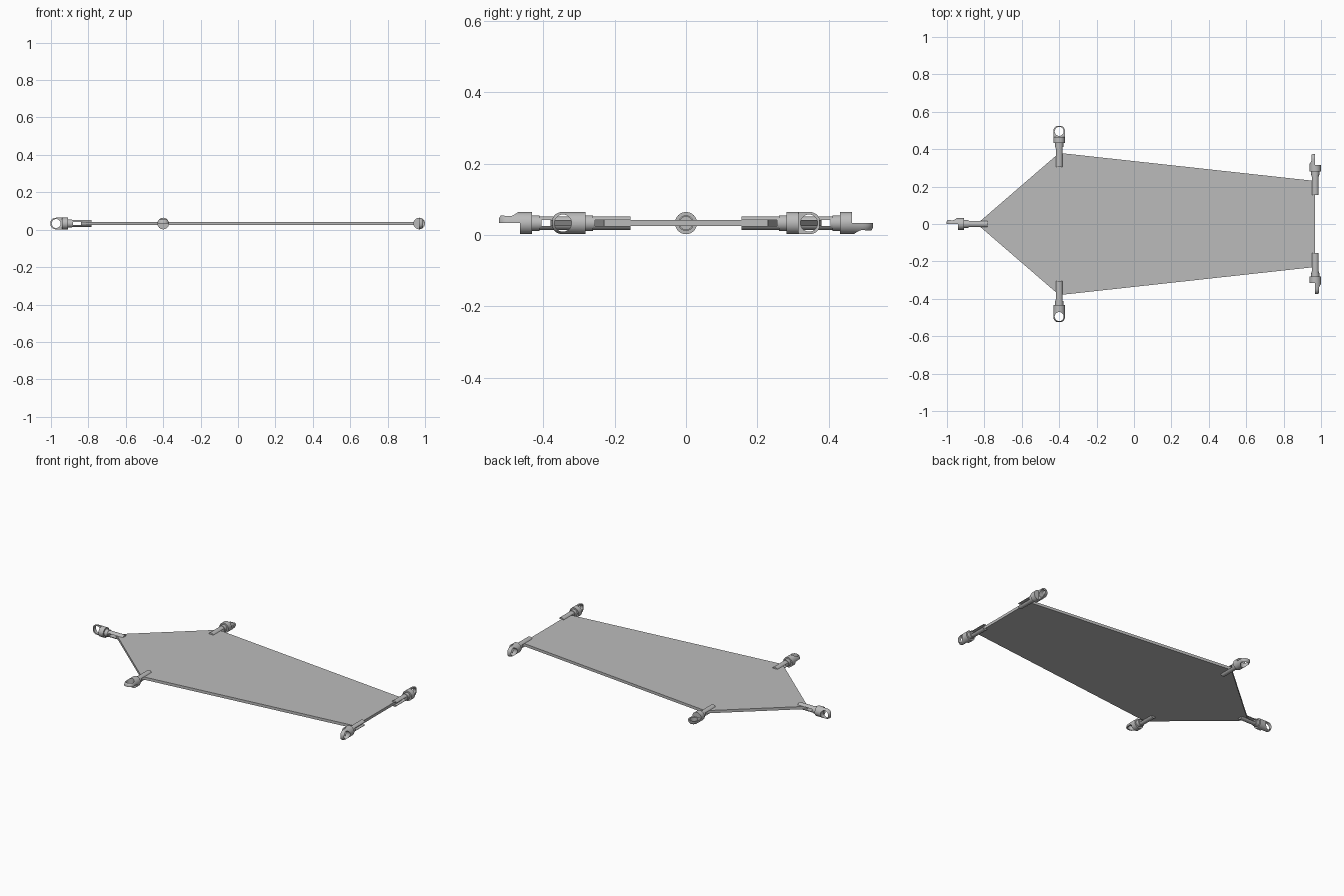
import bpy, bmesh, math
from mathutils import Matrix, Vector

cube = bpy.data.objects.get("Cube")
if cube:
    bpy.data.objects.remove(cube)

MID = 0.033        # height of the common centre plane
HALF = 0.0085      # half the panel thickness

grey = bpy.data.materials.new("plain grey")
grey.diffuse_color = (0.5, 0.5, 0.5, 1)
grey.use_nodes = True
grey.node_tree.nodes["Principled BSDF"].inputs["Base Color"].default_value = (0.5, 0.5, 0.5, 1)


def add_object(name, bm):
    bmesh.ops.recalc_face_normals(bm, faces=bm.faces)
    mesh = bpy.data.meshes.new(name)
    bm.to_mesh(mesh)
    bm.free()
    mesh.materials.append(grey)
    obj = bpy.data.objects.new(name, mesh)
    bpy.context.collection.objects.link(obj)
    return obj


def lathe(name, profile, sides=32):
    """Closed solid turned around the x axis from (x, radius) points."""
    bm = bmesh.new()
    rings = [[bm.verts.new((x, r * math.cos(math.tau * i / sides), r * math.sin(math.tau * i / sides)))
              for i in range(sides)] for x, r in profile]
    for a, b in zip(rings, rings[1:]):
        for i in range(sides):
            j = (i + 1) % sides
            bm.faces.new((a[i], a[j], b[j], b[i]))
    bm.faces.new(rings[0])
    bm.faces.new(rings[-1])
    return add_object(name, bm)


def box(name, low, high):
    low, high = Vector(low), Vector(high)
    bm = bmesh.new()
    bmesh.ops.create_cube(bm, size=1, matrix=Matrix.Translation((low + high) / 2)
                          @ Matrix.Diagonal((*(high - low), 1)))
    return add_object(name, bm)


def cut(obj, cutter):
    """Subtract the cutter, keep the result and discard the cutter."""
    mod = obj.modifiers.new("cut", "BOOLEAN")
    mod.operation, mod.solver, mod.object = "DIFFERENCE", "EXACT", cutter
    bpy.context.view_layer.update()
    result = bpy.data.meshes.new_from_object(obj.evaluated_get(bpy.context.evaluated_depsgraph_get()))
    obj.modifiers.clear()
    obj.data = result
    bpy.data.objects.remove(cutter)


def smooth(obj):
    bpy.ops.object.select_all(action="DESELECT")
    obj.select_set(True)
    bpy.context.view_layer.objects.active = obj
    bpy.ops.object.shade_smooth_by_angle(angle=math.radians(30))


# Five-sided panel
bm = bmesh.new()
outline = [(-0.84, 0), (-0.4, -0.38), (0.968, -0.23), (0.968, 0.23), (-0.4, 0.38)]
face = bm.faces.new([bm.verts.new((x, y, MID - HALF)) for x, y in outline])
top = bmesh.ops.extrude_face_region(bm, geom=[face])["geom"]
bmesh.ops.translate(bm, vec=(0, 0, 2 * HALF), verts=[v for v in top if isinstance(v, bmesh.types.BMVert)])
add_object("panel", bm)

# Slotted shank that grips the panel corner
shank = lathe("shank", [(0, 0.019), (0.106, 0.019), (0.106, 0.022), (0.13, 0.022)])
cut(shank, box("slot", (-0.01, -0.05, -HALF), (0.1, 0.05, HALF)))
smooth(shank)

# Round collar with a half-thickness eye
eye = lathe("eye", [(0.127, 0.031), (0.19, 0.031), (0.198, 0.0305), (0.205, 0.028),
                    (0.211, 0.0245), (0.216, 0.019), (0.22, 0.012)])
cut(eye, box("half", (0.16, -0.05, -0.05), (0.3, 0.05, 0)))
bm = bmesh.new()
bmesh.ops.create_cone(bm, cap_ends=True, segments=32, radius1=0.024, radius2=0.024, depth=0.2,
                      matrix=Matrix.Translation((0.19, 0, 0)))
cut(eye, add_object("hole", bm))
smooth(eye)

# Fitting at each corner: position, heading, roll of the eye
fittings = {
    "tip": ((-0.782, 0), 180, 90),
    "right_middle": ((-0.4, -0.305), -90, 0),
    "left_middle": ((-0.4, 0.305), 90, 180),
    "right_end": ((0.969, -0.155), -90, -90),
    "left_end": ((0.969, 0.155), 90, -90),
}
for place, ((x, y), heading, roll) in fittings.items():
    base = Matrix.Translation((x, y, MID)) @ Matrix.Rotation(math.radians(heading), 4, "Z")
    for part, turn in ((shank, 0), (eye, roll)):
        obj = bpy.data.objects.new(f"{place}_{part.data.name.split('.')[0]}", part.data)
        obj.name = f"{place}_{part.name}"
        obj.matrix_world = base @ Matrix.Rotation(math.radians(turn), 4, "X")
        bpy.context.collection.objects.link(obj)
for part in (shank, eye):
    bpy.data.objects.remove(part)
